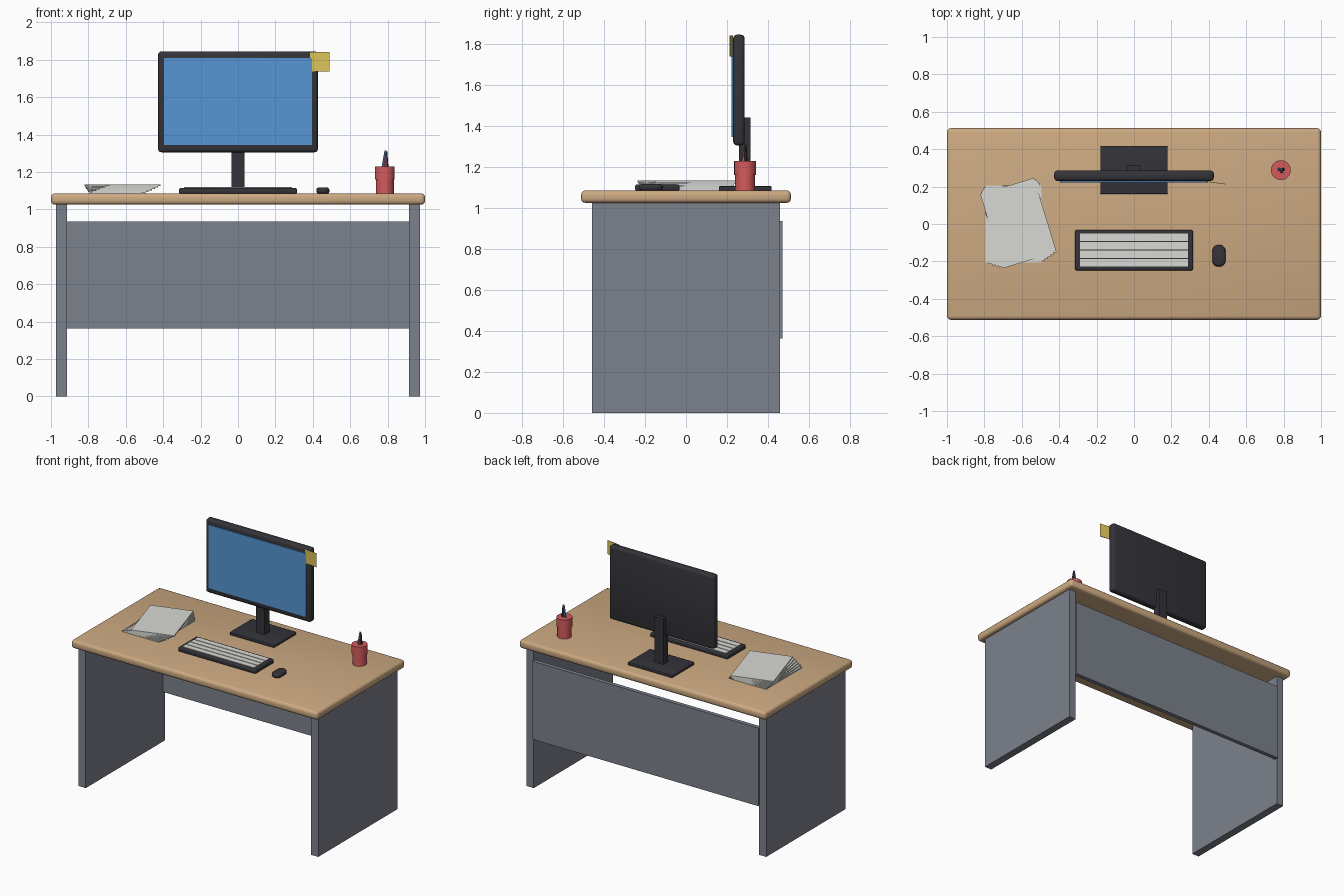
import bpy, bmesh, math
from mathutils import Vector, Matrix

if "Cube" in bpy.data.objects:
    bpy.data.objects.remove(bpy.data.objects["Cube"])

def srgb(r, g, b):
    f = lambda c: c / 12.92 if c <= 0.04045 else ((c + 0.055) / 1.055) ** 2.4
    return (f(r / 255), f(g / 255), f(b / 255), 1)

def material(name, *rgb):
    m = bpy.data.materials.new(name)
    m.diffuse_color = srgb(*rgb)
    m.use_nodes = True
    m.node_tree.nodes["Principled BSDF"].inputs["Base Color"].default_value = m.diffuse_color
    return m

wood = material("light_wood", 205, 170, 130)
grey = material("slate_grey", 124, 129, 140)
dark = material("charcoal", 52, 51, 57)
blue = material("screen_blue", 86, 150, 212)
white = material("paper_white", 216, 216, 211)
red = material("cup_red", 212, 90, 92)
yellow = material("note_yellow", 220, 195, 90)

def finish(name, bm, mat, smooth=True):
    bmesh.ops.recalc_face_normals(bm, faces=bm.faces)
    me = bpy.data.meshes.new(name)
    bm.to_mesh(me)
    bm.free()
    me.materials.append(mat)
    if smooth:
        me.shade_smooth()
        me.set_sharp_from_angle(angle=math.radians(35))
    ob = bpy.data.objects.new(name, me)
    bpy.context.collection.objects.link(ob)
    return ob

def box(name, x, y, z, mat, bevel=0, corner=0, rot=0):
    """Box from (min, max) ranges; corner rounds upright edges, bevel rounds the rest."""
    lo, hi = Vector((x[0], y[0], z[0])), Vector((x[1], y[1], z[1]))
    size = hi - lo
    bm = bmesh.new()
    bmesh.ops.create_cube(bm, size=1, matrix=Matrix.Diagonal((*size, 1)))
    if corner:
        up = [e for e in bm.edges if abs(e.verts[0].co.z - e.verts[1].co.z) > 1e-5]
        bmesh.ops.bevel(bm, geom=up, offset=corner, segments=6, profile=0.5, affect='EDGES')
    if bevel:
        edges = [e for e in bm.edges
                 if not corner or abs(e.verts[0].co.z - e.verts[1].co.z) < 1e-5]
        bmesh.ops.bevel(bm, geom=edges, offset=bevel, segments=3, profile=0.5, affect='EDGES')
    bm.transform(Matrix.Translation((lo + hi) / 2) @ Matrix.Rotation(math.radians(rot), 4, 'Z'))
    return finish(name, bm, mat, bool(bevel))

def rod(name, a, b, r1, r2, mat, sides=24):
    a, b = Vector(a), Vector(b)
    bm = bmesh.new()
    bmesh.ops.create_cone(bm, cap_ends=True, segments=sides, radius1=r1, radius2=r2,
                          depth=(b - a).length)
    turn = (b - a).to_track_quat('Z', 'Y').to_matrix().to_4x4()
    bm.transform(Matrix.Translation((a + b) / 2) @ turn)
    return finish(name, bm, mat)

TOP = 1.085

# Desk
box("desk_top", (-1, 1), (-0.512, 0.512), (1.025, TOP), wood, bevel=0.02)
for name, s in (("left_side_panel", -1), ("right_side_panel", 1)):
    box(name, sorted((s * 0.915, s * 0.972)), (-0.458, 0.458), (0, 1.026), grey)
box("back_panel", (-0.916, 0.916), (0.44, 0.47), (0.362, 0.935), grey)

# Monitor
box("monitor_base", (-0.18, 0.18), (0.16, 0.418), (TOP - 0.002, 1.106), dark, bevel=0.005)
box("monitor_neck", (-0.036, 0.036), (0.258, 0.314), (1.10, 1.44), dark)
box("monitor_frame", (-0.427, 0.427), (0.23, 0.286), (1.305, 1.845), dark, bevel=0.018)
box("monitor_screen", (-0.396, 0.396), (0.223, 0.231), (1.345, 1.81), blue)
box("sticky_note", (0.385, 0.489), (0.219, 0.222), (1.738, 1.84), yellow, rot=-8)

# Keyboard with four key rows
box("keyboard", (-0.315, 0.315), (-0.248, -0.032), (TOP - 0.002, 1.114), dark, bevel=0.008)
for i in range(4):
    y = -0.07 - i * 0.046
    box(f"key_row_{i + 1}", (-0.289, 0.289), (y - 0.02, y + 0.02), (1.11, 1.118), white)

# Mouse
box("mouse", (0.419, 0.489), (-0.228, -0.112), (TOP - 0.002, 1.117), dark,
    bevel=0.014, corner=0.032)

# Fanned paper stack
N = 6
for i in range(N):
    t = i / (N - 1)
    cx, cy, z = -0.645 + 0.027 * t, 0.005 * t, TOP + 0.008 * i
    box(f"paper_{i + 1}", (cx - 0.15, cx + 0.15), (cy - 0.207, cy + 0.207),
        (z, z + 0.008), white, rot=17 * t)

# Pen cup with a wider upper band, and pens
CX, CY = 0.785, 0.288
rod("cup_body", (CX, CY, TOP - 0.002), (CX, CY, 1.17), 0.048, 0.048, red)
rod("cup_band", (CX, CY, 1.16), (CX, CY, 1.228), 0.053, 0.053, red)
for name, dx, dy, top, mat in (("blue_pen", -0.012, 0.004, 1.315, blue),
                               ("dark_pen", 0.012, 0.004, 1.31, dark),
                               ("red_pen", 0.004, -0.010, 1.285, red)):
    rod(name, (CX + dx, CY + dy, 1.20), (CX + 0.006 + dx * 0.2, CY + dy * 0.5, top),
        0.010, 0.005, mat, 8)
